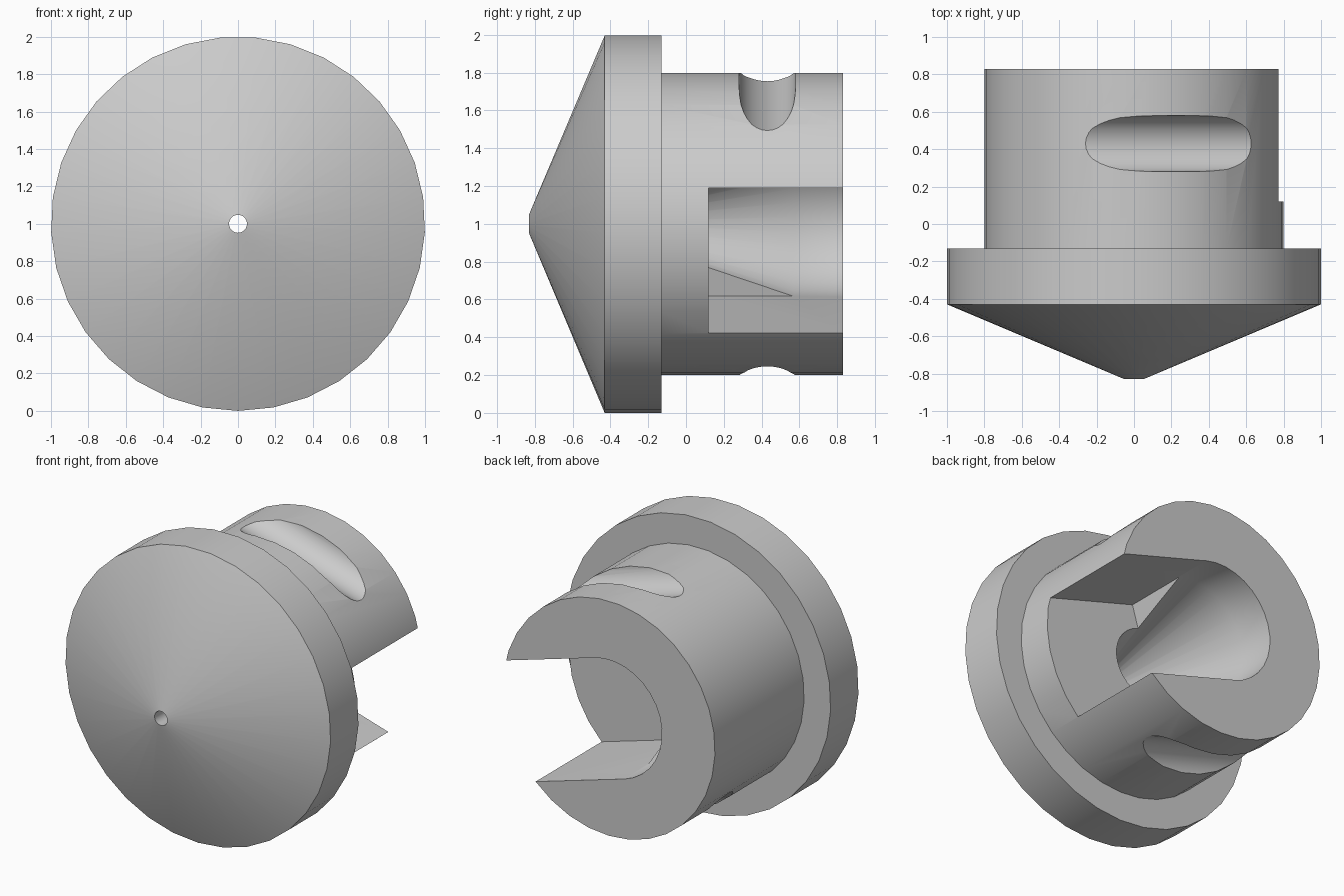
import bpy, bmesh
from math import radians, cos, sin, tau
from mathutils import Matrix

cube = bpy.data.objects.get("Cube")
if cube:
    bpy.data.objects.remove(cube, do_unlink=True)

CENTRE = Matrix.Translation((0, 0, 1))
TILT = CENTRE @ Matrix.Rotation(radians(16.4), 4, 'Y')   # slot and grooves share this roll

grey = bpy.data.materials.new("plain grey")
grey.use_nodes = True
colour = (0.6, 0.6, 0.6, 1)
grey.diffuse_color = colour
grey.node_tree.nodes["Principled BSDF"].inputs["Base Color"].default_value = colour


def finish(name, bm, matrix):
    bm.transform(matrix)
    bmesh.ops.recalc_face_normals(bm, faces=bm.faces)
    mesh = bpy.data.meshes.new(name)
    bm.to_mesh(mesh)
    bm.free()
    mesh.materials.append(grey)
    obj = bpy.data.objects.new(name, mesh)
    bpy.context.collection.objects.link(obj)
    return obj


def turned(name, profile, sides, matrix):
    """Capped solid turned around the y axis from (radius, y) points."""
    bm = bmesh.new()
    rings = []
    for r, y in profile:
        angles = [radians(-90) + tau * i / sides for i in range(sides)]
        rings.append([bm.verts.new((r * cos(a), y, r * sin(a))) for a in angles])
    for low, high in zip(rings, rings[1:]):
        for i in range(sides):
            j = (i + 1) % sides
            bm.faces.new((low[i], low[j], high[j], high[i]))
    bm.faces.new(rings[0])
    bm.faces.new(rings[-1])
    return finish(name, bm, matrix)


# Pointed cap, flange and plug body
nozzle = turned("nozzle_body", [(0.05, -0.83), (1, -0.43), (1, -0.13),
                                (0.8, -0.13), (0.8, 0.83)], 33, CENTRE)

# Tapered bore with a small outlet at the tip
cutters = [turned("bore_cutter", [(0.048, -1), (0.048, -0.43), (0.4, 0.57), (0.4, 1)],
                  32, TILT)]

# Side slot, open to the back
bm = bmesh.new()
bmesh.ops.create_cube(bm, size=1, matrix=Matrix.Translation((0.6, 0.56, 0))
                      @ Matrix.Diagonal((1.2, 0.88, 0.798, 1)))
cutters.append(finish("slot_cutter", bm, TILT))

# Round grooves across the top and bottom
for label, side in (("top", 1), ("bottom", -1)):
    bm = bmesh.new()
    bmesh.ops.create_cone(bm, cap_ends=True, segments=32, radius1=0.15, radius2=0.15,
                          depth=2, matrix=Matrix.Translation((0, 0.43, side * 0.8))
                          @ Matrix.Rotation(radians(90), 4, 'Y'))
    cutters.append(finish(label + "_groove_cutter", bm, TILT))

# Cut everything out and tidy up
bpy.ops.object.select_all(action='DESELECT')
bpy.context.view_layer.objects.active = nozzle
nozzle.select_set(True)
for cutter in cutters:
    mod = nozzle.modifiers.new(cutter.name, 'BOOLEAN')
    mod.operation = 'DIFFERENCE'
    mod.solver = 'EXACT'
    mod.object = cutter
    bpy.ops.object.modifier_apply(modifier=mod.name)
    bpy.data.objects.remove(cutter, do_unlink=True)

bpy.ops.object.shade_smooth_by_angle(angle=radians(30))
